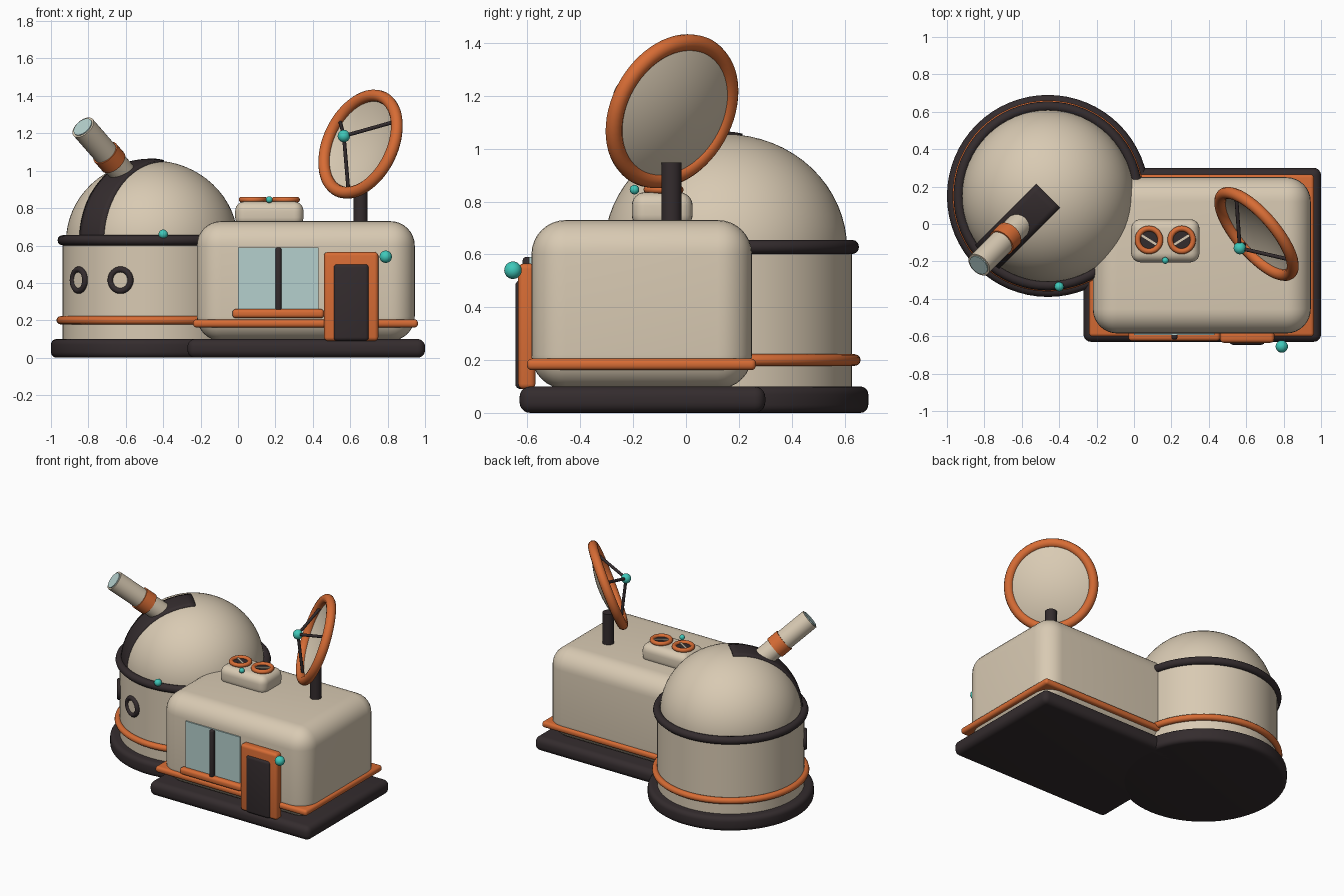
import bpy, bmesh, math
from mathutils import Vector, Matrix

if "Cube" in bpy.data.objects:
    bpy.data.objects.remove(bpy.data.objects["Cube"])

def material(name, rgb):
    m = bpy.data.materials.new(name)
    m.diffuse_color = (*rgb, 1)
    m.use_nodes = True
    m.node_tree.nodes["Principled BSDF"].inputs["Base Color"].default_value = m.diffuse_color
    return m

CREAM = material("cream", (0.69, 0.59, 0.45))
ORANGE = material("orange", (0.68, 0.15, 0.035))
DARK = material("charcoal", (0.034, 0.025, 0.027))
TEAL = material("teal", (0.05, 0.58, 0.49))
GLASS = material("pale glass", (0.46, 0.63, 0.61))

def finish(name, bm, mat, matrix=None):
    bmesh.ops.recalc_face_normals(bm, faces=bm.faces[:])
    me = bpy.data.meshes.new(name)
    bm.to_mesh(me)
    bm.free()
    if matrix is not None:
        me.transform(matrix)
    me.materials.append(mat)
    ob = bpy.data.objects.new(name, me)
    bpy.context.collection.objects.link(ob)
    bpy.ops.object.select_all(action='DESELECT')
    ob.select_set(True)
    bpy.context.view_layer.objects.active = ob
    bpy.ops.object.shade_smooth_by_angle(angle=math.radians(40))
    return ob

def place(loc, normal=(0, 0, 1)):
    """Matrix putting local z along normal at loc."""
    return Matrix.Translation(loc) @ Vector(normal).to_track_quat('Z', 'Y').to_matrix().to_4x4()

def box(name, mat, x, y, z, bevel=0.0, segs=5, turn=0.0):
    bm = bmesh.new()
    size = (x[1] - x[0], y[1] - y[0], z[1] - z[0])
    bmesh.ops.create_cube(bm, size=1, matrix=Matrix.Diagonal((*size, 1)))
    if bevel:
        bmesh.ops.bevel(bm, geom=bm.edges[:], offset=bevel, segments=segs,
                        profile=0.5, affect='EDGES')
    centre = Vector((sum(x) / 2, sum(y) / 2, sum(z) / 2))
    return finish(name, bm, mat, Matrix.Translation(centre) @ Matrix.Rotation(turn, 4, 'Z'))

def lathe(name, mat, profile, matrix, segs=64, closed=False):
    """Spin (radius, height) points around local z."""
    bm = bmesh.new()
    vs = [bm.verts.new((r, 0, h)) for r, h in profile]
    es = [bm.edges.new(p) for p in zip(vs, vs[1:])]
    if closed:
        es.append(bm.edges.new((vs[-1], vs[0])))
    bmesh.ops.spin(bm, geom=vs + es, cent=(0, 0, 0), axis=(0, 0, 1),
                   angle=2 * math.pi, steps=segs)
    bmesh.ops.remove_doubles(bm, verts=bm.verts[:], dist=1e-5)
    return finish(name, bm, mat, matrix)

def ring(name, mat, major, minor, matrix, segs=64):
    prof = [(major + minor * math.cos(a), minor * math.sin(a))
            for a in (2 * math.pi * i / 12 for i in range(12))]
    return lathe(name, mat, prof, matrix, segs, True)

def rod(name, mat, a, b, r, segs=24):
    a, b = Vector(a), Vector(b)
    n = (b - a).length
    return lathe(name, mat, [(0, 0), (r, 0), (r, n), (0, n)], place(a, b - a), segs)

def ball(name, loc, r):
    bm = bmesh.new()
    bmesh.ops.create_uvsphere(bm, u_segments=24, v_segments=14, radius=r)
    return finish(name, bm, TEAL, Matrix.Translation(loc))

# --- round observatory tower
CX, CY = -0.46, 0.15
tower = Matrix.Translation((CX, CY, 0))
arc = [(0.03 * math.sin(i * math.pi / 8), 0.03 * math.cos(i * math.pi / 8)) for i in range(5)]
lathe("tower_base", DARK, [(0, 0), (0.51, 0)] + [(0.51 + s, 0.03 - c) for s, c in arc[1:]]
      + [(0.51 + s, 0.07 + c) for s, c in reversed(arc)] + [(0, 0.1)], tower)
lathe("tower_wall", CREAM, [(0, 0.09), (0.478, 0.09), (0.478, 0.63), (0, 0.63)], tower)
ring("tower_trim", ORANGE, 0.489, 0.022, tower @ Matrix.Translation((0, 0, 0.2)))
ring("dome_collar", DARK, 0.478, 0.027, tower @ Matrix.Translation((0, 0, 0.628)))
DZ, DR, DH = 0.62, 0.46, 0.435
lathe("dome", CREAM, [(DR * math.cos(i * math.pi / 32), DZ + DH * math.sin(i * math.pi / 32))
                      for i in range(16)] + [(0, DZ + DH)], tower)

# dome slot: a curved band from the apex down to the collar
bm = bmesh.new()
grid = []
for i in range(19):
    a = i * math.pi / 36
    row = []
    for j in range(7):
        w = -0.09 + 0.03 * j
        r = math.sqrt(0.47 ** 2 - w * w)
        row.append(bm.verts.new((r * math.sin(a), w, DZ + r * math.cos(a) * 0.445 / 0.47)))
    grid.append(row)
for p, q in zip(grid, grid[1:]):
    for j in range(6):
        bm.faces.new((p[j], p[j + 1], q[j + 1], q[j]))
slot = finish("dome_slot", bm, DARK, tower @ Matrix.Rotation(math.radians(225), 4, 'Z'))
mod = slot.modifiers.new("thickness", 'SOLIDIFY')
mod.thickness = 0.025
mod.offset = -1

# telescope
scope = place((CX, CY, 0.81), (-0.55, -0.55, 0.63))
lathe("telescope_tube", CREAM, [(0, 0.2), (0.068, 0.2), (0.068, 0.67), (0, 0.67)], scope, 32)
lathe("telescope_band", ORANGE, [(0.06, 0.375), (0.076, 0.375), (0.076, 0.455), (0.06, 0.455)],
      scope, 32, True)
lathe("telescope_lens", GLASS, [(0, 0.66), (0.057, 0.66), (0.057, 0.676), (0, 0.676)], scope, 32)

# portholes around the tower wall
for deg in (20.5, 54.5):
    a = math.radians(deg)
    n = Vector((-math.sin(a), -math.cos(a), 0))
    m = place(Vector((CX, CY, 0.415)) + n * 0.48, n)
    ring("porthole_rim", DARK, 0.057, 0.016, m, 32)
    lathe("porthole_cover", CREAM, [(0, -0.02), (0.055, -0.02), (0.055, 0.004), (0, 0.004)], m, 32)
ball("tower_lamp", (-0.40, -0.335, 0.66), 0.025)

# --- rectangular cabin
box("cabin_base", DARK, (-0.27, 1.0), (-0.63, 0.30), (0, 0.1), 0.04)
box("cabin_body", CREAM, (-0.22, 0.945), (-0.585, 0.25), (0.09, 0.73), 0.13, 8)
box("cabin_trim", ORANGE, (-0.24, 0.962), (-0.602, 0.265), (0.162, 0.205), 0.018, 4)

# window
box("window_glass", GLASS, (0.0, 0.43), (-0.594, -0.57), (0.25, 0.59))
box("window_bar", DARK, (0.2, 0.232), (-0.618, -0.58), (0.25, 0.59), 0.012, 3)
box("window_sill", ORANGE, (-0.03, 0.46), (-0.625, -0.57), (0.212, 0.26), 0.018, 4)

# door
box("door_frame", ORANGE, (0.46, 0.75), (-0.635, -0.57), (0.09, 0.565), 0.02, 4)
box("door_panel", DARK, (0.51, 0.70), (-0.646, -0.60), (0.09, 0.502), 0.02, 4)
ball("door_lamp", (0.79, -0.655, 0.54), 0.033)

# rooftop ventilation unit
box("roof_unit", CREAM, (-0.015, 0.35), (-0.205, 0.025), (0.70, 0.835), 0.05, 6)
for x, turn in ((0.08, -32), (0.255, 32)):
    m = Matrix.Translation((x, -0.085, 0.845))
    ring("vent_rim", ORANGE, 0.061, 0.015, m, 32)
    lathe("vent_disc", DARK, [(0, -0.02), (0.055, -0.02), (0.055, 0), (0, 0)], m, 32)
    box("vent_blade", CREAM, (x - 0.048, x + 0.048), (-0.091, -0.079), (0.84, 0.852),
        turn=math.radians(turn))
ball("roof_lamp", (0.167, -0.195, 0.845), 0.018)

# --- dish antenna
rod("dish_mast", DARK, (0.655, -0.055, 0.70), (0.655, -0.055, 0.948), 0.038)
C = Vector((0.655, -0.053, 1.142))
N = Vector((-0.71, -0.607, 0.345)).normalized()
U = Vector((0.65, -0.76, 0)).normalized()
V = U.cross(N)
if V.z < 0:
    V = -V
dish = place(C, N)
front = [(0.275 * i / 10, -0.06 * (1 - (i / 10) ** 2)) for i in range(11)]
lathe("dish_bowl", CREAM, front + [(r, h - 0.008) for r, h in reversed(front)], dish)
ring("dish_rim", ORANGE, 0.277, 0.032, dish)
feed = C + N * 0.125
for deg in (-90, 30, 150):
    a = math.radians(deg)
    rod("feed_strut", DARK, C + (U * math.cos(a) + V * math.sin(a)) * 0.25, feed, 0.01, 12)
ball("feed_lamp", feed, 0.033)
